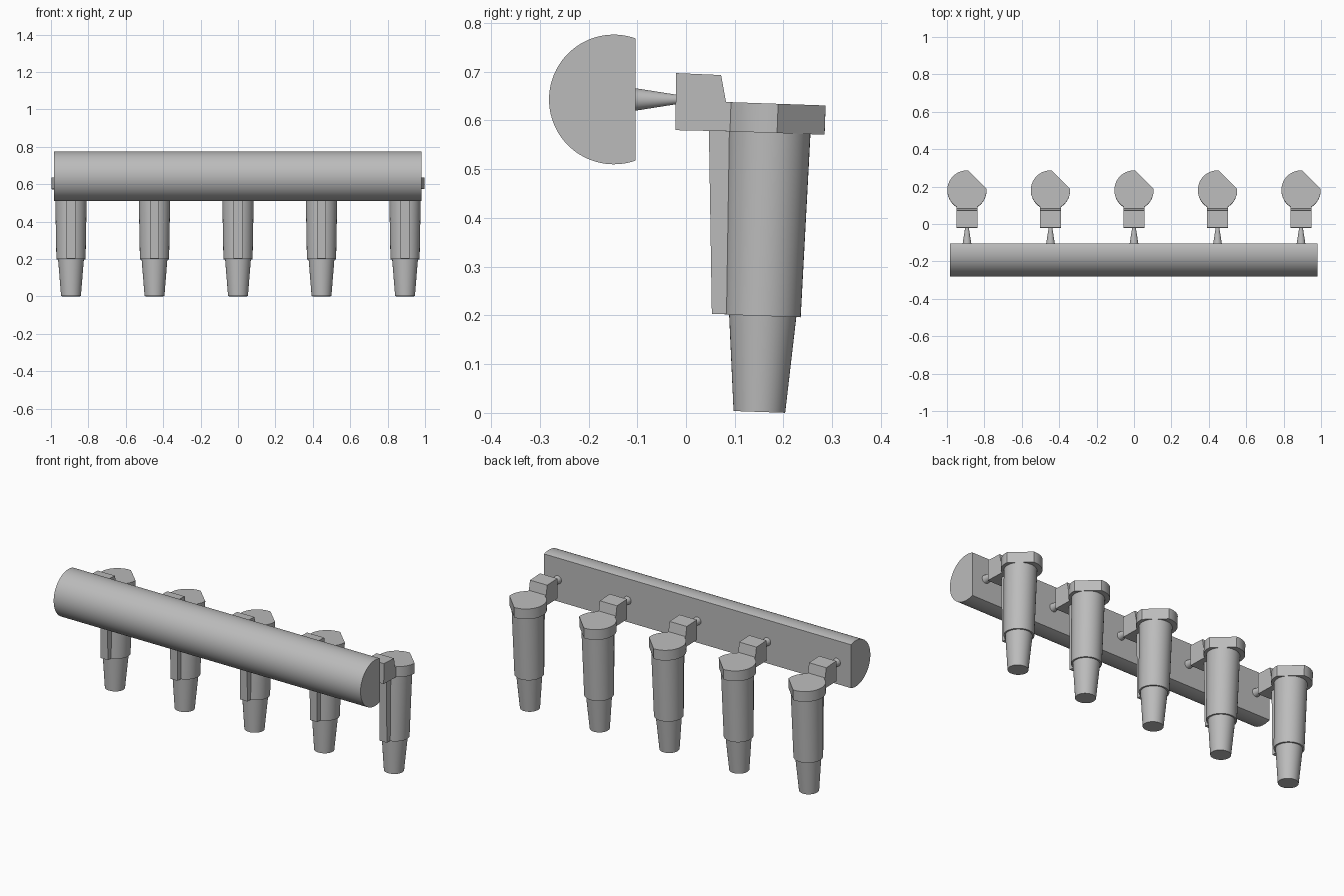
import bpy, bmesh, math
from mathutils import Matrix

cube = bpy.data.objects.get("Cube")
if cube:
    bpy.data.objects.remove(cube, do_unlink=True)

grey = bpy.data.materials.new("plain grey")
grey.use_nodes = True
colour = (0.5, 0.5, 0.5, 1)
grey.diffuse_color = colour
grey.node_tree.nodes["Principled BSDF"].inputs["Base Color"].default_value = colour


def finish(name, bm, matrix):
    bmesh.ops.recalc_face_normals(bm, faces=bm.faces)
    bm.transform(matrix)
    mesh = bpy.data.meshes.new(name)
    bm.to_mesh(mesh)
    bm.free()
    mesh.materials.append(grey)
    ob = bpy.data.objects.new(name, mesh)
    bpy.context.collection.objects.link(ob)
    bpy.ops.object.select_all(action="DESELECT")
    ob.select_set(True)
    bpy.context.view_layer.objects.active = ob
    bpy.ops.object.shade_smooth_by_angle(angle=math.radians(30))
    return ob


def prism(name, outline, start, end, matrix=Matrix()):
    """Extrude a closed 2D outline along local z."""
    bm = bmesh.new()
    face = bm.faces.new([bm.verts.new((a, b, start)) for a, b in outline])
    top = bmesh.ops.extrude_face_region(bm, geom=[face])["geom"]
    verts = [v for v in top if isinstance(v, bmesh.types.BMVert)]
    bmesh.ops.translate(bm, verts=verts, vec=(0, 0, end - start))
    return finish(name, bm, matrix)


def cone(name, r1, r2, z1, z2, matrix):
    bm = bmesh.new()
    bmesh.ops.create_cone(bm, cap_ends=True, segments=48, radius1=r1, radius2=r2,
                          depth=z2 - z1, matrix=Matrix.Translation((0, 0, (z1 + z2) / 2)))
    return finish(name, bm, matrix)


def arc(cx, cy, r, first, last, steps):
    angles = [math.radians(first + (last - first) * i / steps) for i in range(steps + 1)]
    return [(cx + r * math.cos(a), cy + r * math.sin(a)) for a in angles]


# Maps a (y, z) outline to a shape extruded along x
SIDE = Matrix(((0, 0, 1, 0), (1, 0, 0, 0), (0, 1, 0, 0), (0, 0, 0, 1)))

# Rail: round bar with a flat back
flat = math.degrees(math.acos(0.044 / 0.133))
prism("rail", arc(-0.148, 0.643, 0.133, flat, 360 - flat, 64), -0.983, 0.981, SIDE)

block_outline = [(-0.022, 0.58), (-0.02, 0.697), (0.072, 0.693), (0.082, 0.638), (0.12, 0.636), (0.12, 0.577)]
rib_outline = [(0.053, 0.203), (0.047, 0.579), (0.15, 0.577), (0.15, 0.201)]

# Five slightly tilted injectors hanging from the rail
for i in range(5):
    x = (i - 2) * 0.4465
    place = Matrix.Translation((x, 0, 0))
    tilt = Matrix.Translation((x, 0.1505, 0.002)) @ Matrix.Rotation(math.radians(-2), 4, "X")
    n = str(i + 1)
    cone("nozzle_" + n, 0.053, 0.07, 0, 0.21, tilt)
    cone("sleeve_" + n, 0.078, 0.085, 0.197, 0.58, tilt)
    prism("head_" + n, arc(0, 0.009, 0.105, 86, 364, 48), 0.573, 0.633, tilt)
    prism("rib_" + n, rib_outline, -0.023, 0.023, place @ SIDE)
    prism("block_" + n, block_outline, -0.055, 0.055, place @ SIDE)
    pipe = Matrix.Translation((x, -0.11, 0.643)) @ Matrix.Rotation(math.radians(-90), 4, "X")
    cone("feed_pipe_" + n, 0.024, 0.009, 0, 0.095, pipe)
